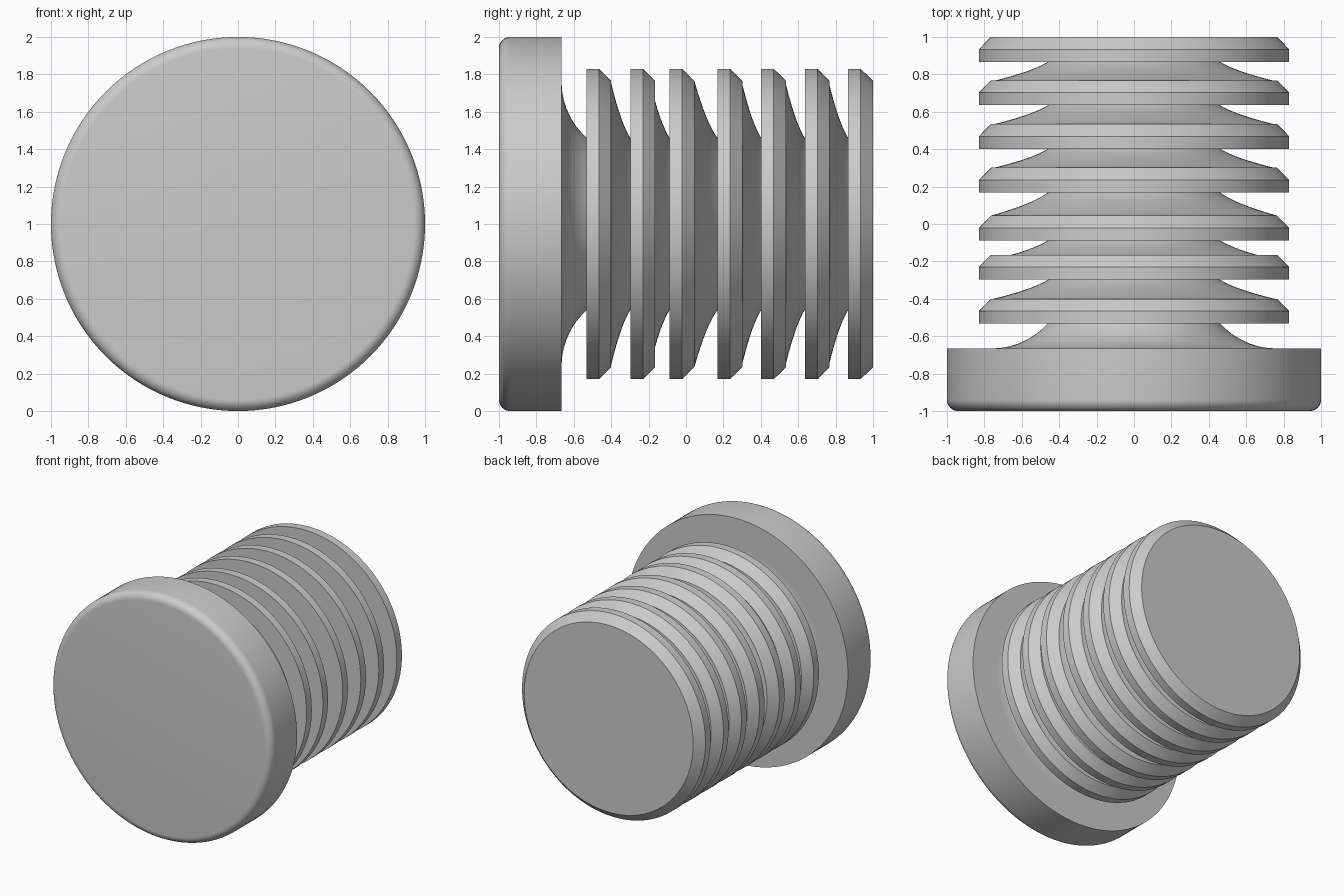
import bpy, bmesh, math

cube = bpy.data.objects.get("Cube")
if cube:
    bpy.data.objects.remove(cube, do_unlink=True)

SEGMENTS = 128
grey = bpy.data.materials.new("plain_grey")
grey.use_nodes = True
colour = (0.6, 0.6, 0.6, 1)
grey.diffuse_color = colour
grey.node_tree.nodes["Principled BSDF"].inputs["Base Color"].default_value = colour


def lathe(name, profile):
    """Spin (y, radius) points about the y axis and cap both ends."""
    bm = bmesh.new()
    rings = []
    for y, r in profile:
        rings.append([bm.verts.new((r * math.cos(a), y, 1 + r * math.sin(a)))
                      for a in (math.tau * i / SEGMENTS for i in range(SEGMENTS))])
    for a, b in zip(rings, rings[1:]):
        for i in range(SEGMENTS):
            j = (i + 1) % SEGMENTS
            bm.faces.new((a[i], a[j], b[j], b[i]))
    bm.faces.new(rings[0])
    bm.faces.new(rings[-1])
    bmesh.ops.recalc_face_normals(bm, faces=bm.faces)
    mesh = bpy.data.meshes.new(name)
    bm.to_mesh(mesh)
    bm.free()
    mesh.materials.append(grey)
    ob = bpy.data.objects.new(name, mesh)
    bpy.context.collection.objects.link(ob)
    bpy.ops.object.select_all(action='DESELECT')
    ob.select_set(True)
    bpy.context.view_layer.objects.active = ob
    bpy.ops.object.shade_smooth_by_angle(angle=math.radians(30))
    return ob


# Round head with a filleted front edge
fillet = 0.06
head = []
for i in range(9):
    a = math.pi / 2 * i / 8
    head.append((-1 + fillet * (1 - math.sin(a)), 1 - fillet * (1 - math.cos(a))))
head.reverse()
head = sorted(head) + [(-0.665, 1)]
lathe("head", head)

# Ribbed shank: flared neck, then chamfered fins with curved roots
RIM, EDGE, ROOT = 0.83, 0.765, 0.46
fins = [-0.533, -0.298, -0.088, 0.168, 0.402, 0.635, 0.867]
shank = [(-0.7, 0.76)]
for i in range(13):
    a = math.radians(48.5) * i / 12
    shank.append((-0.665 + 0.4 * (1 - math.cos(a)), 0.76 - 0.4 * math.sin(a)))
for n, y in enumerate(fins):
    back = y + 0.133
    shank += [(y, RIM), (y + 0.067, RIM), (back, EDGE)]
    if n + 1 < len(fins):
        gap = fins[n + 1] - back
        reach = min(gap, 0.105)
        for i in range(9):
            d = gap * (1 - i / 8)
            s = d * reach / gap
            shank.append((fins[n + 1] - d, ROOT + 1.6 * s + 12.4 * s * s))
lathe("ribbed_shank", shank)
